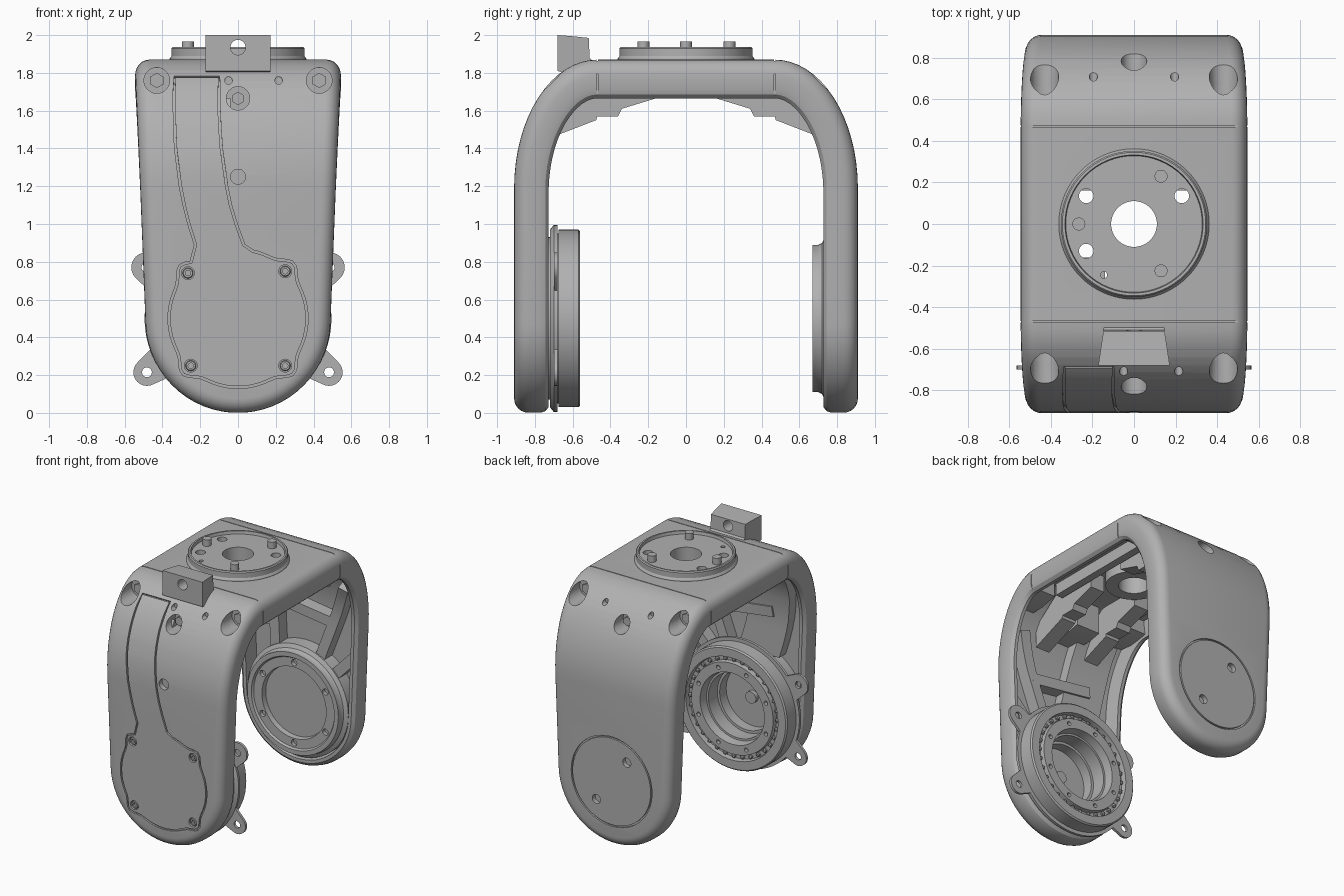
import bpy
import bmesh
from math import sin, cos, asin, pi, exp, hypot, radians, atan2
from mathutils import Matrix, Vector

if "Cube" in bpy.data.objects:
    bpy.data.objects.remove(bpy.data.objects["Cube"], do_unlink=True)

metal = bpy.data.materials.new("cast grey metal")
metal.use_nodes = True
GREY = (0.44, 0.44, 0.44, 1)
metal.diffuse_color = GREY
metal.node_tree.nodes["Principled BSDF"].inputs["Base Color"].default_value = GREY
parts = []


def finish(name, bm, keep=True):
    bmesh.ops.remove_doubles(bm, verts=bm.verts, dist=1e-5)
    bmesh.ops.recalc_face_normals(bm, faces=bm.faces)
    mesh = bpy.data.meshes.new(name)
    bm.to_mesh(mesh)
    bm.free()
    ob = bpy.data.objects.new(name, mesh)
    bpy.context.collection.objects.link(ob)
    mesh.materials.append(metal)
    if keep:
        parts.append(ob)
    return ob


# Fork surface: straight arm, elliptical shoulder, flat top, mirrored
ARM, BEND, RY, RZ, FLAT, FRONT = 1.19, 0.9, 0.44, 0.68, 0.47, 0.91
HALF = ARM + BEND + FLAT
HUB = 0.5


def along(z):
    return z if z <= ARM else ARM + BEND * asin((z - ARM) / RZ) * 2 / pi


def place(x, u, depth):
    side = -1
    if u > HALF:
        u, side = 2 * HALF - u, 1
    if u <= ARM:
        y, z, ny, nz = FRONT, u, 1, 0
    elif u < ARM + BEND:
        a = (u - ARM) / BEND * pi / 2
        y, z = FLAT + RY * cos(a), ARM + RZ * sin(a)
        ny, nz = cos(a) / RY, sin(a) / RZ
        n = hypot(ny, nz)
        ny, nz = ny / n, nz / n
    else:
        y, z, ny, nz = HALF - u, ARM + RZ, 0, 1
    depth *= 1 + 0.12 * nz
    return Vector((x, side * (y - ny * depth), z - nz * depth))


def loft(bm, rings):
    for a, b in zip(rings, rings[1:]):
        for i in range(len(a)):
            j = (i + 1) % len(a)
            bm.faces.new((a[i], a[j], b[j], b[i]))


def strip(name, rows, d0, d1):
    """Slab on the fork surface; rows hold (u_left, x_left, u_right, x_right)."""
    bm = bmesh.new()
    rings = []
    for ul, xl, ur, xr in rows:
        corners = ((xl, ul, d0), (xr, ur, d0), (xr, ur, d1), (xl, ul, d1))
        rings.append([bm.verts.new(place(*c)) for c in corners])
    loft(bm, rings)
    bm.faces.new(rings[0])
    bm.faces.new(rings[-1])
    finish(name, bm)


def groove(ob, loop, width=0.006, depth=0.014):
    """Cut a groove along a closed loop of (x, u) on the fork surface."""
    bm = bmesh.new()
    rings = []
    for i, (x, u) in enumerate(loop):
        p, q = loop[i - 1], loop[(i + 1) % len(loop)]
        dx, du = q[0] - p[0], q[1] - p[1]
        m = hypot(dx, du) / width
        sx, su = du / m, -dx / m
        corners = ((1, -0.02), (-1, -0.02), (-1, depth), (1, depth))
        rings.append([bm.verts.new(place(x + k * sx, u + k * su, d)) for k, d in corners])
    loft(bm, rings + rings[:1])
    cut(ob, bm)


def lathe(name, profile, centre, axis="y", seg=64):
    """Spin (radius, height) points; profiles off the axis become closed rings."""
    bm = bmesh.new()
    pts = list(profile)
    if pts[0][0] > 0:
        pts.append(pts[0])
    rings = []
    for r, h in pts:
        ring = []
        for k in range(seg):
            c, s = r * cos(2 * pi * k / seg), r * sin(2 * pi * k / seg)
            co = (c, h, s) if axis == "y" else (c, s, h)
            ring.append(bm.verts.new(Vector(centre) + Vector(co)))
        rings.append(ring)
    loft(bm, rings)
    return finish(name, bm)


def rod(bm, centre, r, length, axis="y", seg=24):
    turn = Matrix.Rotation(pi / 2, 4, "X") if axis == "y" else Matrix()
    bmesh.ops.create_cone(bm, cap_ends=True, segments=seg, radius1=r, radius2=r,
                          depth=length, matrix=Matrix.Translation(centre) @ turn)


def block(bm, centre, size):
    bmesh.ops.create_cube(bm, size=1, matrix=Matrix.Translation(centre) @ Matrix.Diagonal((*size, 1)))


def prism(name, profile, left, right):
    """Side profile of (y, z) points between two x functions of y."""
    bm = bmesh.new()
    rings = [[bm.verts.new((f(y), y, z)) for y, z in profile] for f in (left, right)]
    loft(bm, rings)
    for ring in rings:
        bm.faces.new(ring)
    return finish(name, bm)


def cut(ob, bm):
    cutter = finish("cutter", bm, False)
    cutter.hide_render = True
    mod = ob.modifiers.new("holes", "BOOLEAN")
    mod.operation, mod.solver, mod.object = "DIFFERENCE", "EXACT", cutter
    bpy.context.view_layer.objects.active = ob
    bpy.ops.object.modifier_apply(modifier=mod.name)
    bpy.data.objects.remove(cutter, do_unlink=True)


# Fork shell: tapered outline with round ends, filleted rim, hollow inside
R = 0.49
half = [(R * sin(radians(a)), R - R * cos(radians(a))) for a in range(4, 91, 6)]
for u in [0.7, 0.95, ARM] + [ARM + BEND * k / 16 for k in range(1, 17)] + [HALF]:
    z = -place(0, u, 0).z + ARM + RZ
    half.append((0.545 - 0.055 * z / (ARM + RZ - R), u))
outline = half + [(x, 2 * HALF - u) for x, u in half[-2::-1]]
fillet = 0.075
layers = [(fillet * (1 - sin(k * pi / 12)), fillet * (1 - cos(k * pi / 12))) for k in range(7)]
layers += [(0, 0.14), (0.008, 0.165), (0.03, 0.183), (0.055, 0.183), (0.07, 0.07)]
bm = bmesh.new()
rings = []
n = len(outline)
for inset, depth in layers:
    right, left = [], []
    for i, (x, u) in enumerate(outline):
        p, q = outline[max(i - 1, 0)], outline[min(i + 1, n - 1)]
        dx, du = q[0] - p[0], q[1] - p[1]
        m = hypot(dx, du)
        x2, u2 = x - inset * du / m, u + inset * dx / m
        right.append(bm.verts.new(place(x2, u2, depth)))
        left.append(bm.verts.new(place(-x2, u2, depth)))
    rings.append(right + left[::-1])
loft(bm, rings)
for ring in (rings[0], rings[-1]):
    for i in range(n - 1):
        bm.faces.new((ring[i], ring[i + 1], ring[-2 - i], ring[-1 - i]))
shell = finish("fork_shell", bm)

# Front cover outline: lobed lid running up into a curved cable channel
SCREWS = ((-0.265, 0.74), (0.25, 0.75), (-0.25, 0.25), (0.25, 0.25))
CURVE = [(0.89, -0.225, 0.03), (1.0, -0.26, -0.01), (1.1, -0.285, -0.04), (1.2, -0.305, -0.06),
         (1.4, -0.33, -0.088), (1.5, -0.335, -0.095), (1.6, -0.337, -0.1), (1.7, -0.338, -0.1), (1.78, -0.335, -0.1)]
lid = []
for a in range(78, -231, -4):
    r = 0.365
    for x, z in SCREWS:
        gap = (radians(a) - atan2(z - HUB, x) + pi) % (2 * pi) - pi
        r += 0.05 * exp(-(gap / 0.15) ** 2)
    lid.append((r * cos(radians(a)), HUB + r * sin(radians(a))))
cover = lid + [(l, along(z)) for z, l, r in CURVE] + [(r, along(z)) for z, l, r in CURVE[::-1]]
groove(shell, cover)
groove(shell, [(0.34 * cos(k * pi / 36), 2 * HALF - HUB - 0.34 * sin(k * pi / 36)) for k in range(72)])


# Holes and seams in the shell
def plate_holes(bm):
    for x, y, r in ((-0.23, 0.135, 0.035), (0.23, 0.135, 0.035), (-0.23, -0.13, 0.035), (-0.145, -0.245, 0.016)):
        rod(bm, (x, y, 1.8), r, 0.5, "z")


def shoulder_holes(bm, side):
    for x in (-0.43, 0.43):
        rod(bm, (x, side * 0.79, 1.76), 0.068, 0.4)
    rod(bm, (0, side * 0.84, 1.665), 0.062, 0.32)


bm = bmesh.new()
rod(bm, (0, 0, 1.8), 0.15, 0.5, "z")
plate_holes(bm)
for x, z in ((-0.13, 0.68), (0.13, 0.33)):
    rod(bm, (x, FRONT, z), 0.035, 0.07)
for x, z in SCREWS:
    rod(bm, (x, -FRONT, z), 0.034, 0.05)
for side in (-1, 1):
    shoulder_holes(bm, side)
    for x in (-0.545, 0.545):
        block(bm, (x, side * FLAT, 1.735), (0.02, 0.006, 0.12))
    for x in ((-0.05, 0.215) if side < 0 else (-0.195, 0.195)):
        rod(bm, (x, side * 0.78, 1.76), 0.02, 0.2)
    block(bm, (0, side * FLAT, 1.87), (1, 0.006, 0.02))
rod(bm, (0, -FRONT, 1.25), 0.04, 0.08)
cut(shell, bm)

for x, z in SCREWS:
    lathe("cover_screw", [(0, 0.04), (0.028, 0.04), (0.028, 0.008), (0.024, 0.004), (0.014, 0.004), (0.014, 0.02), (0, 0.02)],
          (x, -FRONT, z), seg=24)

# Bosses behind the shoulder holes, with hex screw heads, and gussets
corner_boss = [(0.46, 1.69), (0.46, 1.82), (0.56, 1.8), (0.66, 1.75), (0.73, 1.68), (0.73, 1.66), (0.6, 1.66)]
middle_boss = [(0.5, 1.57), (0.5, 1.78), (0.72, 1.68), (0.775, 1.6), (0.775, 1.55), (0.6, 1.55)]
gusset = [(0.76, 1.44), (0.475, 1.55), (0.47, 1.57), (0.36, 1.57), (0.34, 1.61), (0.16, 1.665),
          (0.16, 1.8), (0.5, 1.8), (0.76, 1.6)]
for side, word in ((-1, "front"), (1, "back")):
    for profile, x, w in ((corner_boss, -0.43, 0.09), (corner_boss, 0.43, 0.09), (middle_boss, 0, 0.1),
                          (gusset, -0.2, 0.06), (gusset, 0.2, 0.06)):
        ob = prism(word + ("_gusset" if profile is gusset else "_screw_boss"),
                   [(side * y, z) for y, z in profile], lambda y: x - w, lambda y: x + w)
        if profile is not gusset:
            bm = bmesh.new()
            shoulder_holes(bm, side)
            cut(ob, bm)
    bm = bmesh.new()
    for x in (-0.43, 0.43):
        rod(bm, (x, side * 0.59, 1.76), 0.04, 0.04, seg=6)
    rod(bm, (0, side * 0.69, 1.665), 0.035, 0.06, seg=6)
    finish(word + "_screws", bm)

# Turntable plate on top, with pins
table = lathe("top_plate", [(0.11, 1.7), (0.2, 1.7), (0.2, 1.84), (0.362, 1.84), (0.362, 1.875), (0.352, 1.89),
                            (0.352, 1.93), (0.345, 1.938), (0.332, 1.938), (0.328, 1.915), (0.11, 1.915)],
              (0, 0, 0), "z")
bm = bmesh.new()
plate_holes(bm)
cut(table, bm)
bm = bmesh.new()
for x, y in ((0.13, 0.23), (-0.265, 0), (0.13, -0.225)):
    rod(bm, (x, y, 1.925), 0.031, 0.08, "z")
finish("locating_pins", bm)


# Front lug
def lug_width(y):
    return 0.172 - 0.15 * (y + 0.68)


lug = prism("front_lug", [(-0.68, 1.81), (-0.68, 2), (-0.61, 1.995), (-0.515, 1.985), (-0.51, 1.88), (-0.49, 1.86),
                          (-0.6, 1.79)], lambda y: -lug_width(y), lug_width)
bm = bmesh.new()
rod(bm, (0, -0.6, 1.935), 0.04, 0.4)
cut(lug, bm)


# Stiffening ribs inside the arms and under the top
def rib(name, a, b, width, back, steps=10):
    a, b = Vector((a[0], along(a[1]))), Vector((b[0], along(b[1])))
    d = (b - a).normalized() * width / 2
    rows = []
    for k in range(steps + 1):
        p = a.lerp(b, k / steps)
        ul, ur = p.y + d.x, p.y - d.x
        if back:
            ul, ur = 2 * HALF - ul, 2 * HALF - ur
        rows.append((ul, p.x - d.y, ur, p.x + d.y))
    strip(name, rows, 0.05, 0.165)


right_ribs = [((0.15, 0.8), (0.42, 1.55)), ((-0.22, 1.25), (0.3, 1.17)), ((0.28, 0.75), (0.47, 0.95))]
left_ribs = [((-0.2, 0.8), (-0.24, 1.65)), ((-0.47, 1.0), (-0.2, 1.08))]
for a, b in right_ribs:
    rib("front_rib", a, b, 0.08, False)
for a, b in right_ribs + left_ribs:
    rib("back_rib", a, b, 0.08, True)
for x in (-0.3, 0.3):
    strip("top_rib", [(HALF + v, x - 0.03, HALF + v, x + 0.03) for v in (-0.46, 0.46)], 0.05, 0.15)
strip("channel_backing", [(along(z), l - 0.04, along(z), r + 0.06) for z, l, r in CURVE[:-1]], 0.05, 0.15)


# Hubs with bolt circles
def bolt_circle(ob, y, radius, r, count):
    bm = bmesh.new()
    for k in range(count):
        a = 2 * pi * (k + 0.5) / count
        rod(bm, (radius * cos(a), y, HUB + radius * sin(a)), r, 0.06, seg=16)
    cut(ob, bm)


bearing = lathe("front_bearing_hub", [
    (0, -0.87), (0.43, -0.87), (0.43, -0.72), (0.47, -0.72), (0.495, -0.7), (0.495, -0.68), (0.45, -0.68),
    (0.45, -0.675), (0.47, -0.675), (0.47, -0.57), (0.46, -0.56), (0.395, -0.56), (0.39, -0.6), (0.355, -0.6),
    (0.35, -0.565), (0.275, -0.565), (0.265, -0.63), (0.25, -0.63), (0.25, -0.74), (0.23, -0.74),
    (0.23, -0.82), (0.045, -0.82), (0.045, -0.79), (0, -0.79)], (0, 0, HUB))
bolt_circle(bearing, -0.565, 0.312, 0.016, 8)
bm = bmesh.new()
for k in range(32):
    a = 2 * pi * k / 32
    spot = Matrix.Translation((0.3725 * cos(a), -0.588, HUB + 0.3725 * sin(a)))
    bmesh.ops.create_icosphere(bm, subdivisions=1, radius=0.018, matrix=spot)
finish("bearing_balls", bm)

back_hub = lathe("back_hub", [
    (0, 0.87), (0.43, 0.87), (0.43, 0.735), (0.4, 0.72), (0.39, 0.7), (0.39, 0.67), (0.355, 0.67), (0.345, 0.685),
    (0.275, 0.685), (0.27, 0.725), (0, 0.725)], (0, 0, HUB))
bolt_circle(back_hub, 0.685, 0.31, 0.024, 6)

# Mounting ears on the bearing flange
for side in (-1, 1):
    for x, z, size, ix, iz in ((0.482, 0.215, 0.072, 0.36, 0.3), (0.485, 0.77, 0.08, 0.38, 0.7)):
        bm = bmesh.new()
        for cx, cz, r in ((x, z, size), (ix, iz, 0.1)):
            for k in range(24):
                for y in (-0.7, -0.68):
                    bm.verts.new((side * (cx + r * cos(k * pi / 12)), y, cz + r * sin(k * pi / 12)))
        hull = bmesh.ops.convex_hull(bm, input=bm.verts)
        bmesh.ops.delete(bm, geom=[g for g in hull["geom_interior"] if isinstance(g, bmesh.types.BMVert)],
                         context="VERTS")
        ear = finish("mounting_ear", bm)
        bm = bmesh.new()
        rod(bm, (side * x, -0.69, z), 0.026, 0.1)
        cut(ear, bm)

# Smooth shading with crisp edges
bpy.ops.object.select_all(action="DESELECT")
for ob in parts:
    ob.select_set(True)
bpy.context.view_layer.objects.active = shell
bpy.ops.object.shade_smooth_by_angle(angle=radians(30))
